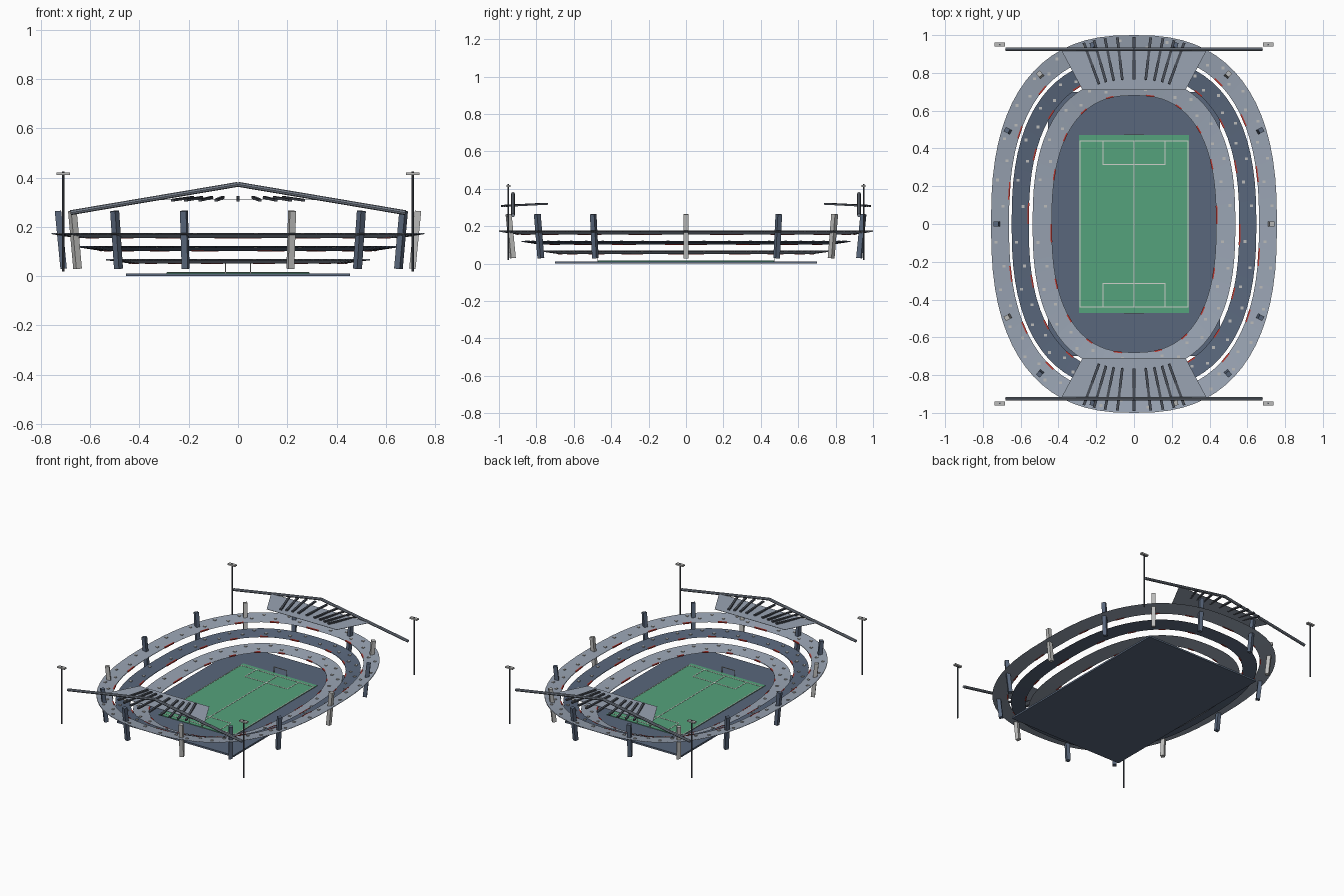
import bpy, bmesh, math
from mathutils import Vector, Matrix

if "Cube" in bpy.data.objects:
    bpy.data.objects.remove(bpy.data.objects["Cube"], do_unlink=True)


def material(name, rgb):
    m = bpy.data.materials.new(name)
    m.use_nodes = True
    m.diffuse_color = (*rgb, 1)
    bsdf = m.node_tree.nodes["Principled BSDF"]
    bsdf.inputs["Base Color"].default_value = (*rgb, 1)
    bsdf.inputs["Roughness"].default_value = 0.8
    return m


PALE = material("pale concrete", (0.32, 0.37, 0.45))
SLATE = material("slate", (0.1, 0.135, 0.2))
GREEN = material("grass green", (0.09, 0.36, 0.2))
WHITE = material("line white", (0.62, 0.65, 0.6))
RED = material("banner red", (0.5, 0.04, 0.03))
LIGHT = material("light grey", (0.5, 0.5, 0.49))
STEEL = material("steel grey", (0.2, 0.23, 0.28))
DARK = material("dark steel", (0.07, 0.08, 0.1))


def finish(name, bm, mat):
    bmesh.ops.recalc_face_normals(bm, faces=bm.faces)
    me = bpy.data.meshes.new(name)
    bm.to_mesh(me)
    bm.free()
    me.materials.append(mat)
    ob = bpy.data.objects.new(name, me)
    bpy.context.collection.objects.link(ob)
    return ob


def add_box(bm, centre, size, rot=None):
    m = Matrix.Translation(centre) @ (rot or Matrix()) @ Matrix.Diagonal((*size, 1))
    bmesh.ops.create_cube(bm, size=1, matrix=m)


def add_beam(bm, a, b, w, h, sides=4):
    """Straight member from a to b: a box, or a tube when sides is above four."""
    a, b = Vector(a), Vector(b)
    d = b - a
    m = Matrix.Translation((a + b) / 2) @ d.to_track_quat('Z', 'Y').to_matrix().to_4x4()
    if sides == 4:
        bmesh.ops.create_cube(bm, size=1, matrix=m @ Matrix.Diagonal((w, h, d.length, 1)))
    else:
        bmesh.ops.create_cone(bm, cap_ends=True, segments=sides, radius1=w / 2,
                              radius2=w / 2, depth=d.length, matrix=m)


def oval(t, a, b, z):
    """Point on the rounded stadium outline."""
    c, s = math.cos(t), math.sin(t)
    return Vector((math.copysign(abs(c) ** 0.8, c) * a,
                   math.copysign(abs(s) ** 0.8, s) * b, z))


SEG = 72
TURN = 2 * math.pi


def add_ring(bm, inner, outer, thick, keep=lambda i: True):
    """Sloping closed ring, or only the kept segments of it."""
    down = Vector((0, 0, thick))
    for i in range(SEG):
        if not keep(i):
            continue
        t0, t1 = TURN * i / SEG, TURN * (i + 1) / SEG
        top = [oval(t0, *inner), oval(t0, *outer), oval(t1, *outer), oval(t1, *inner)]
        v = [bm.verts.new(p) for p in top] + [bm.verts.new(p - down) for p in top]
        bm.faces.new(v[:4])
        bm.faces.new(v[7:3:-1])
        for j in range(4):
            k = (j + 1) % 4
            # Skip the walls shared with the neighbouring segment
            if (j == 1 and keep((i + 1) % SEG)) or (j == 3 and keep((i - 1) % SEG)):
                continue
            bm.faces.new((v[j], v[j + 4], v[k + 4], v[k]))
    bmesh.ops.remove_doubles(bm, verts=bm.verts, dist=1e-5)


# Ground slab and pitch
bm = bmesh.new()
add_box(bm, (0, 0, 0.006), (0.91, 1.4, 0.012))
finish("ground_slab", bm, SLATE)
bm = bmesh.new()
add_box(bm, (0, 0, 0.0135), (0.58, 0.94, 0.005))
finish("pitch", bm, GREEN)

# Painted lines
bm = bmesh.new()
LZ, LW = 0.0165, 0.006
for x in (-0.286, 0, 0.286):
    add_box(bm, (x, 0, LZ), (LW, 0.886, 0.002))
for s in (-1, 1):
    add_box(bm, (0, s * 0.44, LZ), (0.572, LW, 0.002))
    add_box(bm, (0, s * 0.315, LZ), (0.336, LW, 0.002))
    for x in (-0.165, 0.165):
        add_box(bm, (x, s * 0.378, LZ), (LW, 0.125, 0.002))
finish("pitch_lines", bm, WHITE)

# Goals
bm = bmesh.new()
for s in (-1, 1):
    y = s * 0.472
    for x in (-0.05, 0.05):
        add_beam(bm, (x, y, 0.012), (x, y, 0.055), 0.004, 0.004)
    add_beam(bm, (-0.05, y, 0.055), (0.05, y, 0.055), 0.004, 0.004)
finish("goals", bm, LIGHT)

# Three stand tiers, each with banners on its inner rim and seat blocks on top
TIERS = [
    ("lower", (0.435, 0.68, 0.056), (0.537, 0.775, 0.07), PALE),
    ("middle", (0.557, 0.79, 0.108), (0.648, 0.88, 0.122), SLATE),
    ("upper", (0.662, 0.9, 0.16), (0.757, 1.0, 0.176), PALE),
]
seats = bmesh.new()
banners = bmesh.new()
for n, (name, inner, outer, mat) in enumerate(TIERS):
    bm = bmesh.new()
    add_ring(bm, inner, outer, 0.005)
    finish(name + "_tier", bm, mat)
    lo = (inner[0] - 0.001, inner[1] - 0.001, inner[2] + 0.001)
    hi = (inner[0] + 0.007, inner[1] + 0.007, inner[2] + 0.002)
    part = bmesh.new()
    add_ring(part, lo, hi, 0.008, lambda i: (i + n) % 4 == 0)
    me = bpy.data.meshes.new("rim")
    part.to_mesh(me)
    part.free()
    banners.from_mesh(me)
    bpy.data.meshes.remove(me)
    count = 40 + 8 * n
    for i in range(count):
        t = TURN * (i + 0.5) / count
        p = oval(t, *inner).lerp(oval(t, *outer), 0.35 if i % 2 else 0.72)
        add_box(seats, p + Vector((0, 0, 0.002)), (0.016, 0.014, 0.005))
finish("rim_banners", banners, RED)
finish("seat_blocks", seats, LIGHT)

# Leaning pillars around the upper tier, every third one light
dark_bm, light_bm = bmesh.new(), bmesh.new()
for i in range(14):
    t = -TURN * i / 14
    add_beam(light_bm if i % 3 == 0 else dark_bm,
             oval(t, 0.708, 0.945, 0.03), oval(t, 0.731, 0.968, 0.265), 0.026, 0.026)
finish("dark_pillars", dark_bm, SLATE)
finish("light_pillars", light_bm, LIGHT)

# Canopies over both ends: panel, fanned ribs and peaked beam
panel, ribs, truss = bmesh.new(), bmesh.new(), bmesh.new()
edge = math.radians(64.5)
for s in (-1, 1):
    pts = [oval(s * edge, 0.757, 1.0, 0.31), oval(s * (math.pi - edge), 0.757, 1.0, 0.31),
           oval(s * (math.pi - edge), 0.535, 0.77, 0.31), oval(s * edge, 0.535, 0.77, 0.31)]
    face = panel.faces.new([panel.verts.new(p) for p in pts])
    ext = bmesh.ops.extrude_face_region(panel, geom=[face])["geom"]
    bmesh.ops.translate(panel, vec=(0, 0, 0.002),
                        verts=[g for g in ext if isinstance(g, bmesh.types.BMVert)])
    for i in range(9):
        t = s * math.radians(74 + 4 * i)
        add_beam(ribs, oval(t, 0.52, 0.765, 0.32), oval(t, 0.745, 0.99, 0.309), 0.014, 0.01)
    for x in (-0.68, 0.68):
        add_beam(truss, (x, s * 0.925, 0.258), (0, s * 0.925, 0.373), 0.02, 0.02, 8)
finish("canopy_panels", panel, PALE)
finish("canopy_ribs", ribs, DARK)
finish("canopy_beams", truss, STEEL)

# Floodlight masts at the corners
masts, lamps = bmesh.new(), bmesh.new()
for x in (-0.71, 0.71):
    for y in (-0.95, 0.95):
        add_beam(masts, (x, y, 0.02), (x, y, 0.425), 0.009, 0.009, 8)
        add_box(lamps, (x, y, 0.416), (0.056, 0.022, 0.01))
finish("floodlight_masts", masts, DARK)
finish("floodlight_lamps", lamps, LIGHT)
